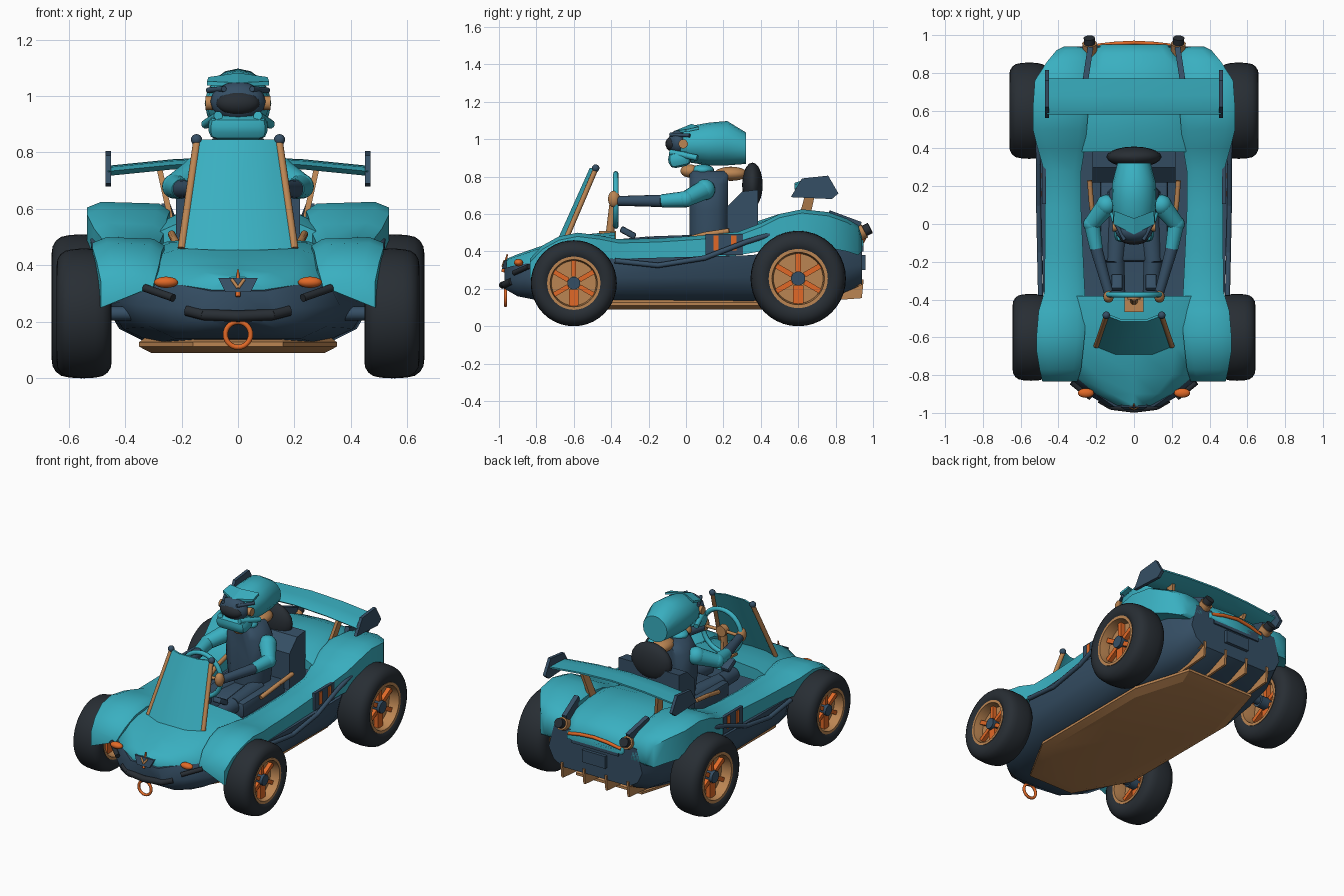
import bpy, bmesh, math
from mathutils import Vector, Matrix

if "Cube" in bpy.data.objects:
    bpy.data.objects.remove(bpy.data.objects["Cube"])


def material(name, rgb):
    m = bpy.data.materials.new(name)
    m.diffuse_color = (*rgb, 1)
    m.use_nodes = True
    m.node_tree.nodes["Principled BSDF"].inputs["Base Color"].default_value = m.diffuse_color
    return m


TEAL = material("teal paint", (0.041, 0.43, 0.53))
NAVY = material("navy", (0.036, 0.078, 0.13))
TAN = material("bronze tan", (0.50, 0.235, 0.085))
ORANGE = material("orange", (0.75, 0.14, 0.02))
BLACK = material("rubber black", (0.021, 0.027, 0.034))


def finish(name, bm, mat, angle=40):
    bmesh.ops.recalc_face_normals(bm, faces=bm.faces)
    me = bpy.data.meshes.new(name)
    bm.to_mesh(me)
    bm.free()
    me.materials.append(mat)
    ob = bpy.data.objects.new(name, me)
    bpy.context.collection.objects.link(ob)
    bpy.ops.object.select_all(action='DESELECT')
    ob.select_set(True)
    bpy.context.view_layer.objects.active = ob
    bpy.ops.object.shade_smooth_by_angle(angle=math.radians(angle))
    return ob


def bridge(name, rings, mat, angle=40, cyclic=False):
    """Skin equal-length closed rings of 3D points."""
    bm = bmesh.new()
    vs = [[bm.verts.new(p) for p in r] for r in rings]
    n = len(vs[0])
    for a, b in list(zip(vs, vs[1:])) + ([(vs[-1], vs[0])] if cyclic else []):
        for i in range(n):
            bm.faces.new((a[i], a[(i + 1) % n], b[(i + 1) % n], b[i]))
    if not cyclic:
        bm.faces.new(vs[0])
        bm.faces.new(vs[-1])
    return finish(name, bm, mat, angle)


def hull_loft(name, stations, mat, angle=40):
    """Each station: y, then half profile (x, z) from bottom centre to top centre."""
    bridge(name, [[(x, y, z) for x, z in half + [(-x, z) for x, z in half[-2:0:-1]]]
                  for y, half in stations], mat, angle)


def box(name, c, size, mat, rot=(0, 0, 0), bevel=0.0):
    bm = bmesh.new()
    bmesh.ops.create_cube(bm, size=1)
    bmesh.ops.scale(bm, vec=size, verts=bm.verts)
    if bevel:
        bmesh.ops.bevel(bm, geom=bm.edges[:], offset=bevel, segments=2, affect='EDGES', profile=0.5)
    ob = finish(name, bm, mat)
    ob.location, ob.rotation_euler = c, rot


def ball(name, c, r, mat, seg=20):
    bm = bmesh.new()
    bmesh.ops.create_uvsphere(bm, u_segments=seg, v_segments=seg // 2, radius=1)
    bmesh.ops.scale(bm, vec=r, verts=bm.verts)
    finish(name, bm, mat, 60).location = c


def rod(name, a, b, r1, mat, r2=None, seg=14):
    a, b = Vector(a), Vector(b)
    bm = bmesh.new()
    m = Matrix.Translation((a + b) / 2) @ (b - a).to_track_quat('Z', 'Y').to_matrix().to_4x4()
    bmesh.ops.create_cone(bm, cap_ends=True, segments=seg, radius1=r1,
                          radius2=r1 if r2 is None else r2, depth=(b - a).length, matrix=m)
    finish(name, bm, mat)


def path(name, pts, r, mat):
    for i, (a, b) in enumerate(zip(pts, pts[1:])):
        rod(name, a, b, r, mat, seg=10)
        if i:
            ball(name + "_joint", a, (r, r, r), mat, seg=10)


def plate(name, pts, t, mat, axis):
    """Flat outline of 3D points, thickened by t along an axis."""
    d = Vector(axis) * t / 2
    bridge(name, [[Vector(p) - d for p in pts], [Vector(p) + d for p in pts]], mat, 30)


def lathe(name, prof, mat, c, seg=40):
    """Spin a closed (x, r) profile about the x axis."""
    turns = [2 * math.pi * i / seg for i in range(seg)]
    bridge(name, [[(c[0] + x, c[1] + r * math.cos(t), c[2] + r * math.sin(t)) for x, r in prof]
                  for t in turns], mat, 40, cyclic=True)


def ring(name, c, R, r, mat):
    """Torus facing front."""
    rings = []
    for k in range(28):
        a = 2 * math.pi * k / 28
        rings.append([(c[0] + (R + r * math.cos(b)) * math.cos(a), c[1] + r * math.sin(b),
                       c[2] + (R + r * math.cos(b)) * math.sin(a)) for b in [j * math.pi / 4 for j in range(8)]])
    bridge(name, rings, mat, 60, cyclic=True)


# Tub: y, bottom z, bottom half width, waist half width, waist z, top half width, top z
tub = [(-.97, .20, .09, .13, .25, .10, .31), (-.90, .16, .17, .25, .25, .20, .33),
       (-.80, .14, .22, .36, .26, .32, .34), (-.60, .13, .26, .42, .27, .34, .36),
       (-.38, .13, .31, .46, .26, .48, .36), (.35, .13, .33, .47, .26, .50, .38),
       (.60, .13, .31, .43, .28, .42, .42), (.80, .16, .28, .40, .30, .40, .45),
       (.94, .22, .24, .34, .33, .30, .48)]
hull_loft("tub", [(y, [(0, zb), (wb, zb), (wb * .35 + wm * .65, zb * .65 + zm * .35), (wm, zm), (wt, zt), (0, zt)])
                  for y, zb, wb, wm, zm, wt, zt in tub], NAVY, 50)

# Floor plate and diffuser
half = [(.16, -.77), (.35, -.43), (.35, .43), (.24, .80)]
outline = half + [(-x, y) for x, y in half[::-1]]
bridge("floor_plate", [[(x * k, y * k, z) for x, y in outline]
                       for k, z in ((.88, .09), (1, .112), (1, .128), (.92, .15))], TAN, 20)
for x in (-.24, -.08, .08, .24):
    plate("diffuser_fin", [(x, .68, .13), (x, .94, .15), (x, .95, .25), (x, .74, .25)], .015, TAN, (1, 0, 0))
box("diffuser_ramp", (0, .84, .20), (.52, .20, .02), TAN, (.3, 0, 0))

# Hood: y, centre z, shoulder x/z, edge x/z
hood = [(-.96, .36, .06, .355, .09, .32), (-.90, .385, .12, .375, .20, .33), (-.80, .42, .20, .41, .32, .34),
        (-.66, .465, .22, .455, .34, .42), (-.50, .495, .24, .48, .34, .44), (-.38, .505, .25, .485, .34, .45)]
hull_loft("hood", [(y, [(0, ze - .04), (xe, ze - .04), (xe, ze), (xs, zs), (0, zc)])
                   for y, zc, xs, zs, xe, ze in hood], TEAL, 50)

# Rear deck
deck = [(.38, .56, .30), (.50, .60, .28), (.65, .61, .26), (.80, .59, .25), (.90, .55, .23), (.95, .50, .20)]
hull_loft("rear_deck", [(y, [(0, z - .08), (w, z - .08), (w, z - .05), (w * .7, z - .01), (0, z)])
                        for y, z, w in deck], TEAL, 50)

# Side fairings: y, inner x, outer x, inner bottom z, outer bottom z, top z
fair = [(-.835, .30, .485, .325, .25, .36), (-.77, .28, .50, .33, .27, .43), (-.68, .27, .515, .35, .31, .48),
        (-.58, .26, .515, .36, .35, .50), (-.46, .26, .505, .36, .36, .485), (-.36, .26, .475, .36, .36, .465),
        (-.15, .27, .472, .36, .36, .47), (.08, .28, .472, .37, .37, .485), (.28, .28, .475, .38, .38, .505),
        (.40, .26, .51, .40, .40, .55), (.50, .25, .535, .42, .42, .60), (.62, .24, .535, .43, .43, .625),
        (.76, .24, .525, .42, .42, .61), (.86, .24, .46, .40, .40, .575), (.92, .25, .41, .38, .38, .54),
        (.94, .26, .37, .40, .40, .48)]
for s in (-1, 1):
    bridge("side_fairing", [[(s * x, y, z) for x, z in (
        (xi, zi), (xi, zt - .03), (xi + .04, zt - .006), (xo - .05, zt), (xo, zt - .02), (xo, zb))]
        for y, xi, xo, zi, zb, zt in fair], TEAL, 50)
    # Side rail tube and number plate
    path("side_rail", [(s * .495, -.38, .35), (s * .50, -.15, .325), (s * .505, .10, .365),
                       (s * .505, .32, .45), (s * .51, .48, .50)], .014, NAVY)
    box("number_plate", (s * .476, .205, .438), (.02, .20, .112), NAVY)
    for y in (.16, .255):
        box("plate_mark", (s * .488, y, .445), (.006, .028, .08), ORANGE)
    box("groove", (s * .245, .84, .55), (.03, .18, .08), NAVY, (-.35, 0, s * .15))


# Wheels
def wheel(x, y, r, w, s):
    h = w / 2
    c = (s * x, y, r)
    tread = [(.86, .60), (.96, .66), (1, .74), (.97, .83), (.86, .91), (.68, .965), (.4, .99)]
    lathe("tyre", [(-h * u, r * v) for u, v in tread] + [(0, r)] +
          [(h * u, r * v) for u, v in tread[::-1]], BLACK, c)
    lathe("rim", [(-h * .92, r * .62), (h * .92, r * .62), (h * .92, r * .55), (h * .4, r * .52),
                  (-h * .4, r * .52), (-h * .92, r * .55)], TAN, c)
    rod("rim_dish", (s * (x - h * .1), y, r), (s * (x + h * .3), y, r), r * .53, TAN, seg=32)
    xo = s * (x + h * .1)
    for i in range(6):
        a = math.radians(90 + 60 * i)
        m = r * .34
        box("spoke", (xo, y + m * math.cos(a), r + m * math.sin(a)),
            (h * .95, r * .38, r * (.22 if i == 3 else .11)), ORANGE, (a, 0, 0))
    rod("hub", (s * (x - h * .9), y, r), (s * (x + h * .75), y, r), r * .15, NAVY)
    rod("axle", (s * .3, y, r), (s * x, y, r), .025, NAVY)


for s in (-1, 1):
    wheel(.545, -.60, .23, .195, s)
    wheel(.555, .60, .255, .21, s)

# Windshield, bowed forward, with posts
low = [(-.20, -.65, .46), (-.1, -.69, .455), (.1, -.69, .455), (.20, -.65, .46)]
top = [(-.135, -.49, .845), (-.07, -.515, .845), (.07, -.515, .845), (.135, -.49, .845)]
bridge("windshield", [row + [(x, y + .012, z) for x, y, z in row[::-1]] for row in (low, top)], TEAL, 40)
for s in (-1, 1):
    rod("windshield_post", (s * .20, -.645, .46), (s * .145, -.483, .84), .014, TAN)
    ball("post_cap", (s * .147, -.483, .845), (.02, .02, .02), NAVY)

# Nose: bumper, tow ring, grille and ornament
path("front_bumper", [(-.18, -.93, .24), (-.12, -.965, .225), (0, -.98, .22), (.12, -.965, .225), (.18, -.93, .24)],
     .02, BLACK)
ring("tow_ring", (0, -.965, .155), .045, .009, ORANGE)
plate("nose_grille", [(-.07, -.955, .355), (.07, -.955, .355), (.045, -.97, .305), (-.045, -.97, .305)],
      .03, NAVY, (0, 1, 0))
rod("ornament", (0, -.98, .29), (0, -.955, .385), .009, ORANGE, .004)
for s in (-1, 1):
    rod("ornament_wing", (0, -.98, .32), (s * .022, -.97, .35), .006, TAN)
    ball("front_lamp", (s * .255, -.895, .34), (.043, .025, .02), ORANGE)
    rod("lamp_bar", (s * .23, -.92, .285), (s * .33, -.84, .32), .014, BLACK)
    # Tail pipes
    rod("tail_pipe", (s * .23, .86, .46), (s * .235, .955, .51), .033, TAN, .04)
    rod("tail_pipe_tip", (s * .235, .945, .505), (s * .237, .985, .525), .03, BLACK)

# Tail trim
path("tail_band", [(-.19, .945, .455), (-.1, .955, .475), (0, .96, .485), (.1, .955, .475), (.19, .945, .455)],
     .011, ORANGE)
box("tail_grille", (0, .935, .425), (.34, .03, .05), NAVY)
box("tail_plate", (0, .95, .34), (.17, .02, .08), NAVY)

# Rear wing
wing = [(-.46, .735), (-.23, .758), (0, .768), (.23, .758), (.46, .735)]
bridge("rear_wing", [[(x, .58, z - .002), (x, .62, z + .012), (x, .68, z + .016), (x, .77, z + .018), (x, .77, z + .008),
                      (x, .68, z - .018), (x, .60, z - .018)] for x, z in wing], TEAL)
for s in (-1, 1):
    x = s * .46
    plate("wing_endplate", [(x, .56, .69), (x, .62, .79), (x, .76, .805), (x, .815, .71), (x, .78, .68)],
          .02, NAVY, (1, 0, 0))
    plate("wing_strut", [(s * .24, .60, .57), (s * .24, .66, .57), (s * .28, .70, .75), (s * .28, .65, .75)],
          .02, TAN, (1, 0, 0))

# Seat and headrest
plate("seat_back", [(0, .22, .40), (0, .22, .64), (0, .30, .72), (0, .385, .73), (0, .385, .40)], .44, NAVY, (1, 0, 0))
box("seat_base", (0, .02, .41), (.36, .44, .10), NAVY, (0, 0, 0), .02)
ball("headrest", (0, .355, .755), (.145, .055, .12), BLACK)
ball("headrest_mount", (0, .24, .815), (.06, .09, .038), TAN)
for s in (-1, 1):
    path("seat_trim", [(s * .20, -.05, .45), (s * .225, .10, .49), (s * .235, .23, .51)], .014, TAN)

# Driver body, legs and arms
hull_loft("torso", [(y, [(0, .42), (w * .8, .42), (w, .62), (w * .95, .76), (w * .45, .83), (0, .83)])
                    for y, w in ((.02, .07), (.06, .13), (.17, .14), (.225, .09))], NAVY, 60)
ball("neck", (0, .02, .83), (.045, .05, .035), TAN)
ball("collar", (0, .09, .835), (.07, .06, .03), TEAL)
for s in (-1, 1):
    rod("thigh", (s * .08, .08, .43), (s * .10, -.20, .43), .06, NAVY, .05)
    rod("shin", (s * .10, -.20, .43), (s * .09, -.36, .42), .05, NAVY, .045)
    box("boot", (s * .09, -.31, .50), (.06, .09, .035), NAVY, (-.5, 0, 0), .01)
    ball("shoulder", (s * .145, .10, .73), (.056, .056, .056), TEAL)
    rod("upper_arm", (s * .145, .10, .73), (s * .225, 0, .68), .054, TEAL, .043)
    rod("sleeve", (s * .225, .01, .68), (s * .20, -.13, .67), .044, TEAL, .035)
    ball("elbow", (s * .225, 0, .68), (.044, .044, .044), TEAL)
    rod("forearm", (s * .20, -.13, .67), (s * .135, -.36, .67), .033, NAVY, .026)
    ball("hand", (s * .135, -.385, .68), (.028, .032, .045), TAN)

# Steering wheel and column
ring("steering_wheel", (0, -.375, .675), .14, .015, TEAL)
rod("steering_hub", (0, -.40, .675), (0, -.36, .675), .035, TAN)
for a in (0, 180, 270):
    t = math.radians(a)
    rod("steering_spoke", (0, -.38, .675), (.14 * math.cos(t), -.375, .675 + .14 * math.sin(t)), .01, TAN)
rod("steering_column", (0, -.41, .47), (0, -.385, .675), .022, TAN)
box("dash_block", (0, -.42, .49), (.10, .09, .04), TAN)

# Helmet shell: y, half width, bottom z, top z
shell = [(-.03, .085, .89, 1.04), (.02, .11, .875, 1.07), (.12, .118, .86, 1.088), (.22, .115, .86, 1.097),
         (.322, .088, .868, 1.035)]
bridge("helmet_shell", [[(w * math.cos(k * math.pi / 8), y, (zb + zt) / 2 + (zt - zb) / 2 * math.sin(k * math.pi / 8))
                         for k in range(16)] for y, w, zb, zt in shell], TEAL, 40)
ball("visor_frame", (0, -.04, .98), (.098, .058, .07), NAVY, seg=16)
ball("visor", (0, -.07, .975), (.078, .04, .042), BLACK)
box("helmet_chin", (0, -.035, .893), (.21, .12, .085), TEAL, (.2, 0, 0), .032)
for s in (-1, 1):
    plate("helmet_peak", [(0, -.055, 1.04), (s * .11, .0, 1.045), (s * .105, .07, 1.06), (0, .03, 1.075)],
          .014, TEAL, (0, 0, 1))
    rod("visor_pivot", (s * .085, -.015, .975), (s * .115, -.015, .975), .025, TAN)
    rod("cheek_guard", (s * .115, .06, .90), (s * .07, -.085, .93), .016, TEAL)
    rod("brow_guard", (s * .105, .02, 1.02), (s * .05, -.085, 1.025), .010, NAVY)
